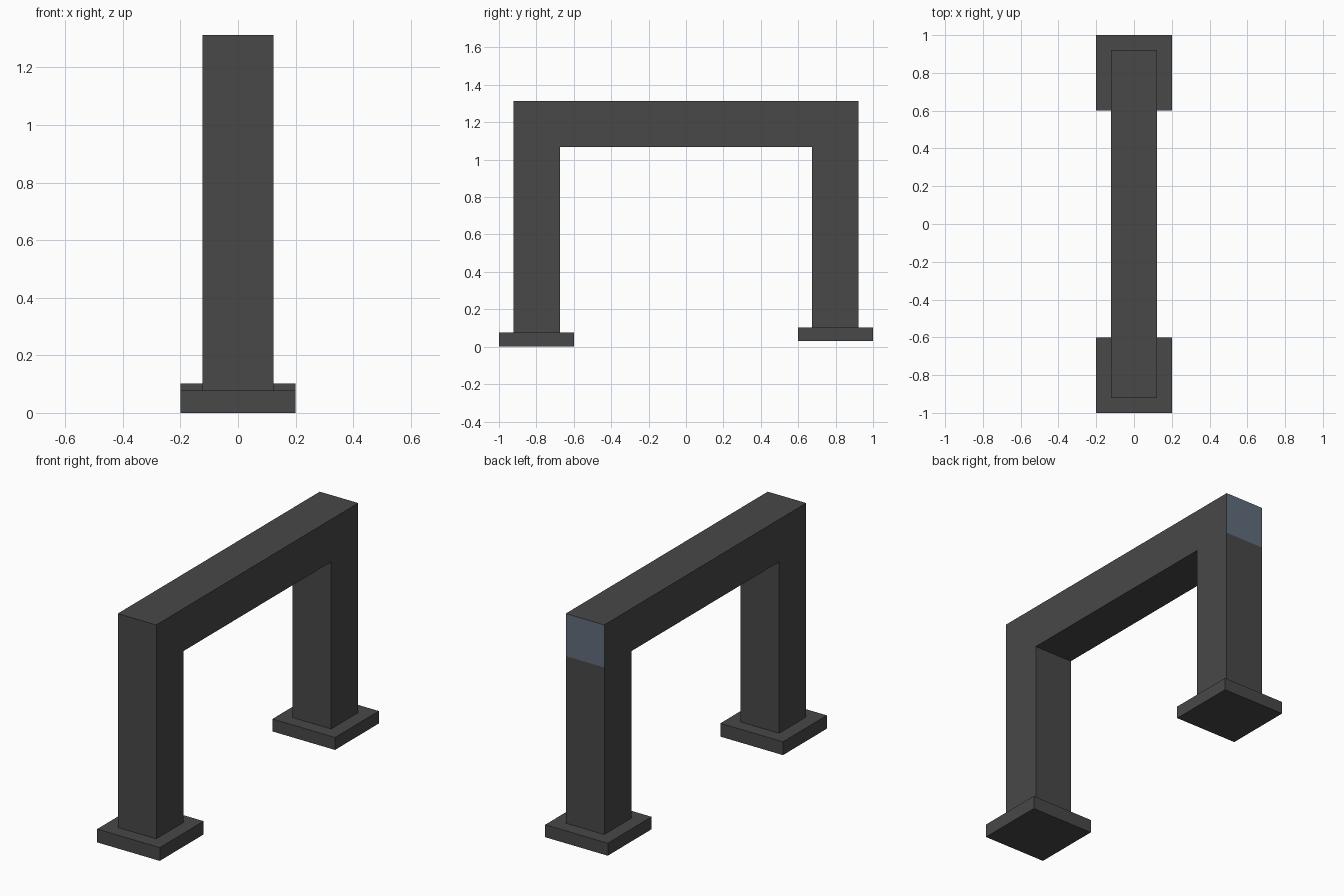
import bpy, bmesh

if "Cube" in bpy.data.objects:
    bpy.data.objects.remove(bpy.data.objects["Cube"])


def material(name, rgb):
    m = bpy.data.materials.new(name)
    m.diffuse_color = (*rgb, 1)
    m.use_nodes = True
    m.node_tree.nodes["Principled BSDF"].inputs["Base Color"].default_value = m.diffuse_color
    return m


DARK = material("dark_grey", (0.065, 0.065, 0.065))
BLUE = material("slate_blue", (0.12, 0.152, 0.205))


def make_object(name, bm, mats):
    bmesh.ops.recalc_face_normals(bm, faces=bm.faces)
    mesh = bpy.data.meshes.new(name)
    bm.to_mesh(mesh)
    bm.free()
    for m in mats:
        mesh.materials.append(m)
    ob = bpy.data.objects.new(name, mesh)
    bpy.context.collection.objects.link(ob)
    return ob


def foot(name, y, z0, z1):
    bm = bmesh.new()
    bmesh.ops.create_cube(bm, size=1)
    bmesh.ops.scale(bm, vec=(0.4, 0.4, z1 - z0), verts=bm.verts)
    bmesh.ops.translate(bm, vec=(0, y, (z0 + z1) / 2), verts=bm.verts)
    make_object(name, bm, [DARK])


# Square foot plates; the rear one sits slightly higher
FRONT_TOP, BACK_TOP = 0.077, 0.102
foot("front_foot", -0.8, 0.0, FRONT_TOP)
foot("back_foot", 0.8, 0.03, BACK_TOP)

# Two legs and the crossbeam as one extruded arch profile (y, z)
HALF, OUT, INN, TOP, UNDER = 0.123, 0.922, 0.675, 1.313, 1.067
profile = [(-OUT, FRONT_TOP), (-INN, FRONT_TOP), (-INN, UNDER), (INN, UNDER),
           (INN, BACK_TOP), (OUT, BACK_TOP), (OUT, UNDER), (OUT, TOP), (-OUT, TOP)]
bm = bmesh.new()
side = bm.faces.new([bm.verts.new((-HALF, y, z)) for y, z in profile])
ext = bmesh.ops.extrude_face_region(bm, geom=[side], use_keep_orig=True)
moved = [g for g in ext["geom"] if isinstance(g, bmesh.types.BMVert)]
bmesh.ops.translate(bm, vec=(2 * HALF, 0, 0), verts=moved)

# Rear end of the crossbeam is blue
for f in bm.faces:
    c = f.calc_center_median()
    f.material_index = int(c.y > OUT - 0.001 and c.z > UNDER)
make_object("arch_frame", bm, [DARK, BLUE])
